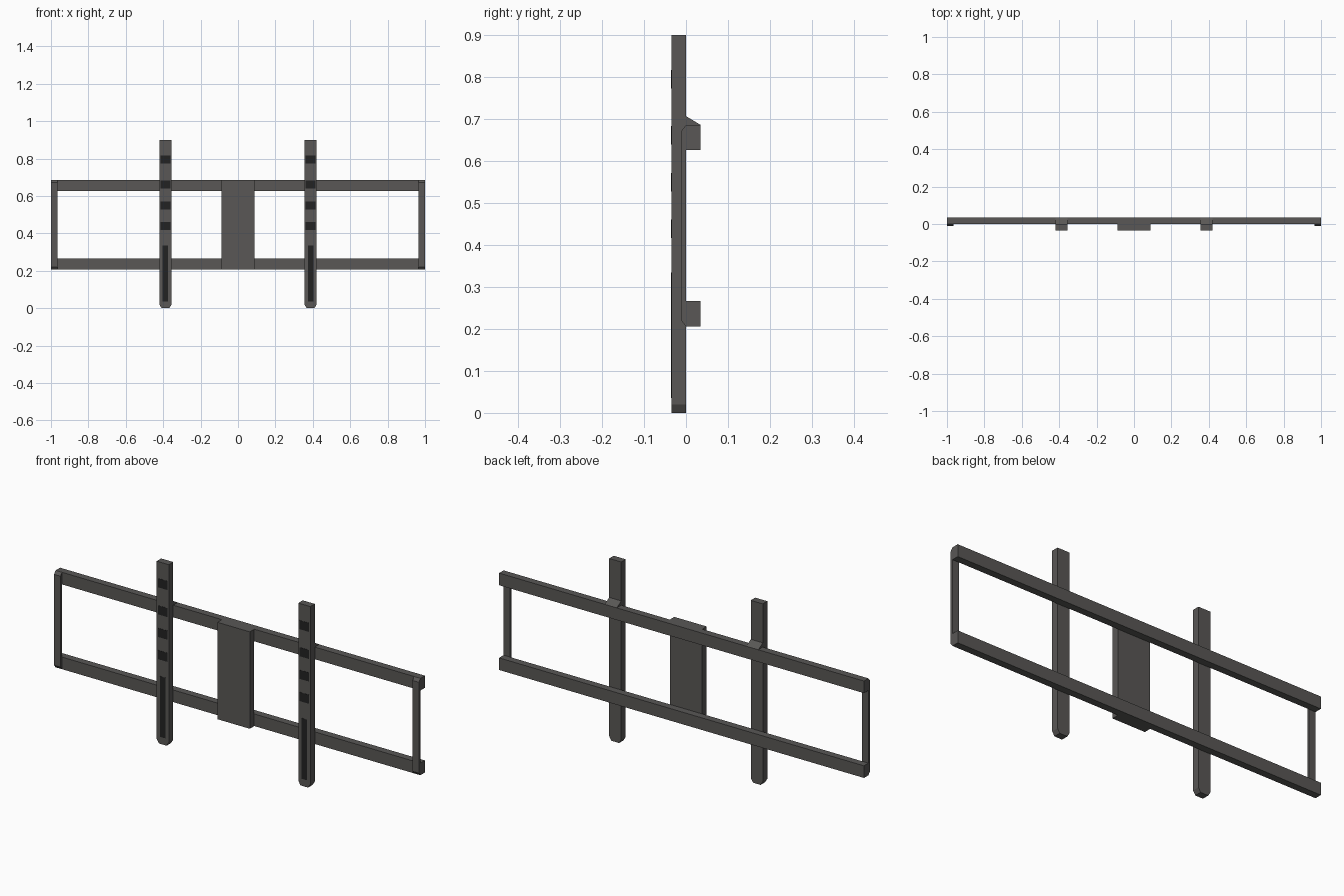
import bpy
import bmesh
from mathutils import Vector

cube = bpy.data.objects.get("Cube")
if cube:
    bpy.data.objects.remove(cube, do_unlink=True)


def material(name, color):
    m = bpy.data.materials.new(name)
    m.use_nodes = True
    m.diffuse_color = color
    m.node_tree.nodes["Principled BSDF"].inputs["Base Color"].default_value = color
    return m


steel = material("dark grey steel", (0.1, 0.096, 0.092, 1))
black = material("slot black", (0.016, 0.016, 0.016, 1))


def prism(name, profile, depth, mat):
    """Extrude a closed 3D outline along the depth vector."""
    bm = bmesh.new()
    face = bm.faces.new([bm.verts.new(p) for p in profile])
    ext = bmesh.ops.extrude_face_region(bm, geom=[face])
    moved = [g for g in ext["geom"] if isinstance(g, bmesh.types.BMVert)]
    bmesh.ops.translate(bm, verts=moved, vec=Vector(depth))
    bmesh.ops.recalc_face_normals(bm, faces=bm.faces)
    mesh = bpy.data.meshes.new(name)
    bm.to_mesh(mesh)
    bm.free()
    mesh.materials.append(mat)
    obj = bpy.data.objects.new(name, mesh)
    bpy.context.collection.objects.link(obj)
    return obj


def box(name, x, y, z, mat=steel):
    outline = [(x[0], y[0], z[0]), (x[1], y[0], z[0]), (x[1], y[0], z[1]), (x[0], y[0], z[1])]
    return prism(name, outline, (0, y[1] - y[0], 0), mat)


FRONT, BACK = -0.035, 0.035
LOW, HIGH = 0.206, 0.686
RAIL_H = 0.06

# Horizontal rails and centre plate
box("lower_rail", (-1, 1), (0, BACK), (LOW, LOW + RAIL_H))
box("upper_rail", (-1, 1), (0, BACK), (HIGH - RAIL_H, HIGH))
box("centre_plate", (-0.089, 0.089), (FRONT, 0), (LOW, HIGH))

for side, s in (("left", 1), ("right", -1)):
    # End bar with bevelled ends
    lip = -0.012
    prism(side + "_end_bar",
          [(s, 0, LOW), (s, lip, LOW + 0.015), (s, lip, HIGH - 0.015), (s, 0, HIGH)],
          (-s * 0.035, 0, 0), steel)

    # Upright arm with clipped bottom corners
    cx, hw, clip = s * 0.388, 0.033, 0.012
    prism(side + "_upright",
          [(cx - hw + clip, FRONT, 0), (cx + hw - clip, FRONT, 0), (cx + hw, FRONT, 0.02),
           (cx + hw, FRONT, 0.9), (cx - hw, FRONT, 0.9), (cx - hw, FRONT, 0.02)],
          (0, -FRONT, 0), steel)

    # Sloped hook resting on the upper rail
    prism(side + "_hook",
          [(cx - hw, 0, HIGH), (cx - hw, BACK, HIGH), (cx - hw, 0, HIGH + 0.021)],
          (2 * hw, 0, 0), steel)

    # Slots on the front of the upright
    skin = (FRONT - 0.001, FRONT)
    for i, z in enumerate((0.795, 0.661, 0.549, 0.439)):
        box(f"{side}_slot_{i + 1}", (cx - 0.026, cx + 0.026), skin, (z - 0.022, z + 0.022), black)
    box(side + "_long_slot", (cx - 0.015, cx + 0.015), skin, (0.035, 0.335), black)
